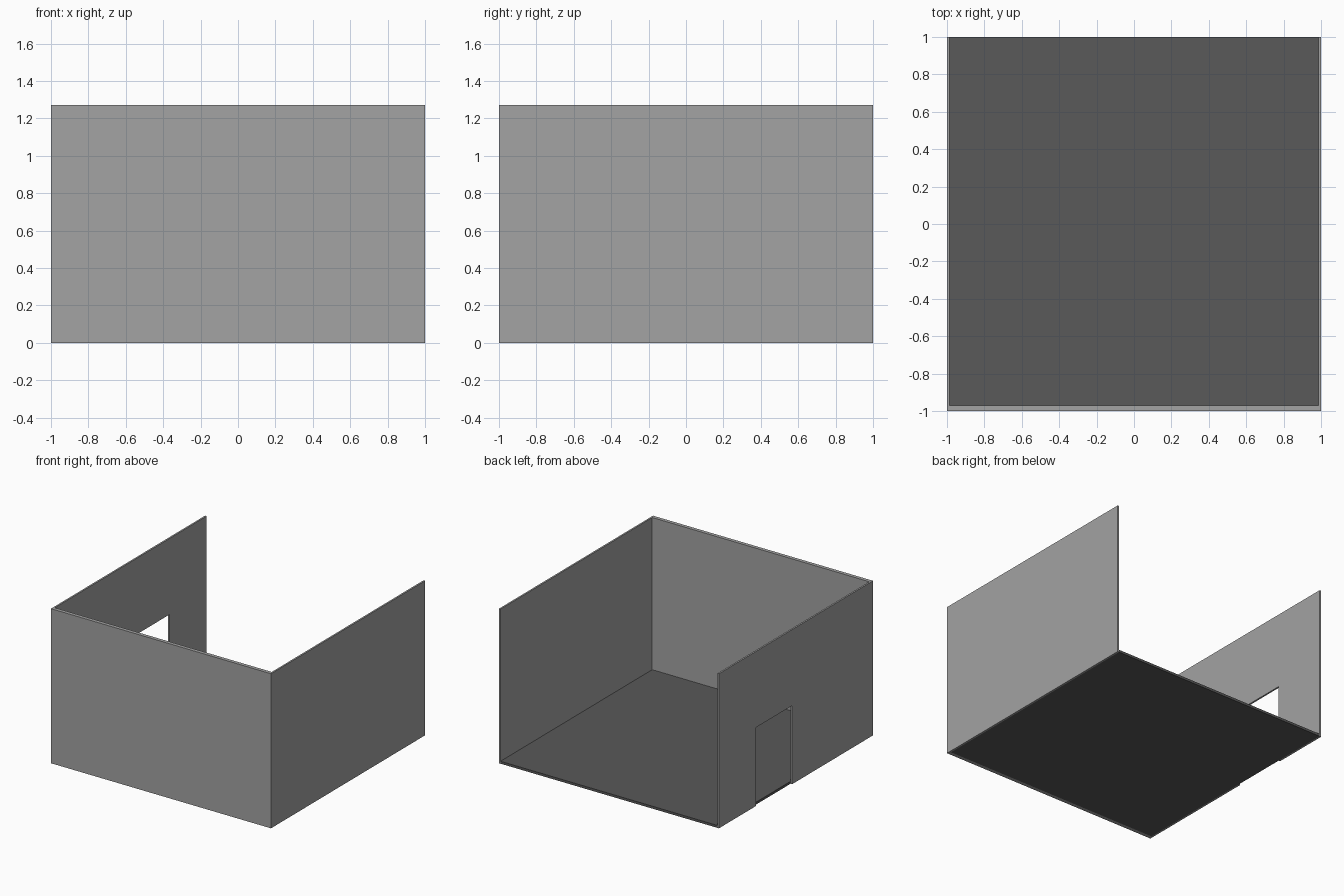
import bpy, bmesh
from mathutils import Vector

if "Cube" in bpy.data.objects:
    bpy.data.objects.remove(bpy.data.objects["Cube"])

H = 1.27        # wall height
SIDE = 0.014    # side wall thickness
FRONT = 0.03    # front wall thickness


def material(name, v):
    m = bpy.data.materials.new(name)
    m.diffuse_color = (v, v, v, 1)
    m.use_nodes = True
    m.node_tree.nodes["Principled BSDF"].inputs["Base Color"].default_value = m.diffuse_color
    return m


wall_grey = material("wall grey", 0.366)
floor_grey = material("dark floor grey", 0.1)


def slab(name, outline, push, mat):
    """Extrude a flat outline along push into a solid slab."""
    bm = bmesh.new()
    face = bm.faces.new([bm.verts.new(p) for p in outline])
    ext = bmesh.ops.extrude_face_region(bm, geom=[face], use_keep_orig=True)
    moved = [g for g in ext["geom"] if isinstance(g, bmesh.types.BMVert)]
    bmesh.ops.translate(bm, verts=moved, vec=Vector(push))
    bmesh.ops.recalc_face_normals(bm, faces=bm.faces)
    mesh = bpy.data.meshes.new(name)
    bm.to_mesh(mesh)
    bm.free()
    mesh.materials.append(mat)
    ob = bpy.data.objects.new(name, mesh)
    bpy.context.collection.objects.link(ob)
    return ob


# floor, set between the walls and open at the back
fx, fy = 1 - SIDE, -1 + FRONT
slab("floor", [(-fx, fy, 0), (fx, fy, 0), (fx, 1, 0), (-fx, 1, 0)], (0, 0, 0.02), floor_grey)

# front wall, full width
slab("front_wall", [(-1, -1, 0), (1, -1, 0), (1, -1, H), (-1, -1, H)], (0, FRONT, 0), wall_grey)

# right wall, plain
slab("right_wall", [(1, y, z) for y, z in ((fy, 0), (1, 0), (1, H), (fy, H))],
     (-SIDE, 0, 0), wall_grey)

# left wall with a doorway down to the ground
d0, d1, dh = 0.05, 0.52, 0.645
profile = [(fy, 0), (d0, 0), (d0, dh), (d1, dh), (d1, 0), (1, 0), (1, H), (fy, H)]
slab("left_wall", [(-1, y, z) for y, z in profile], (SIDE, 0, 0), wall_grey)
